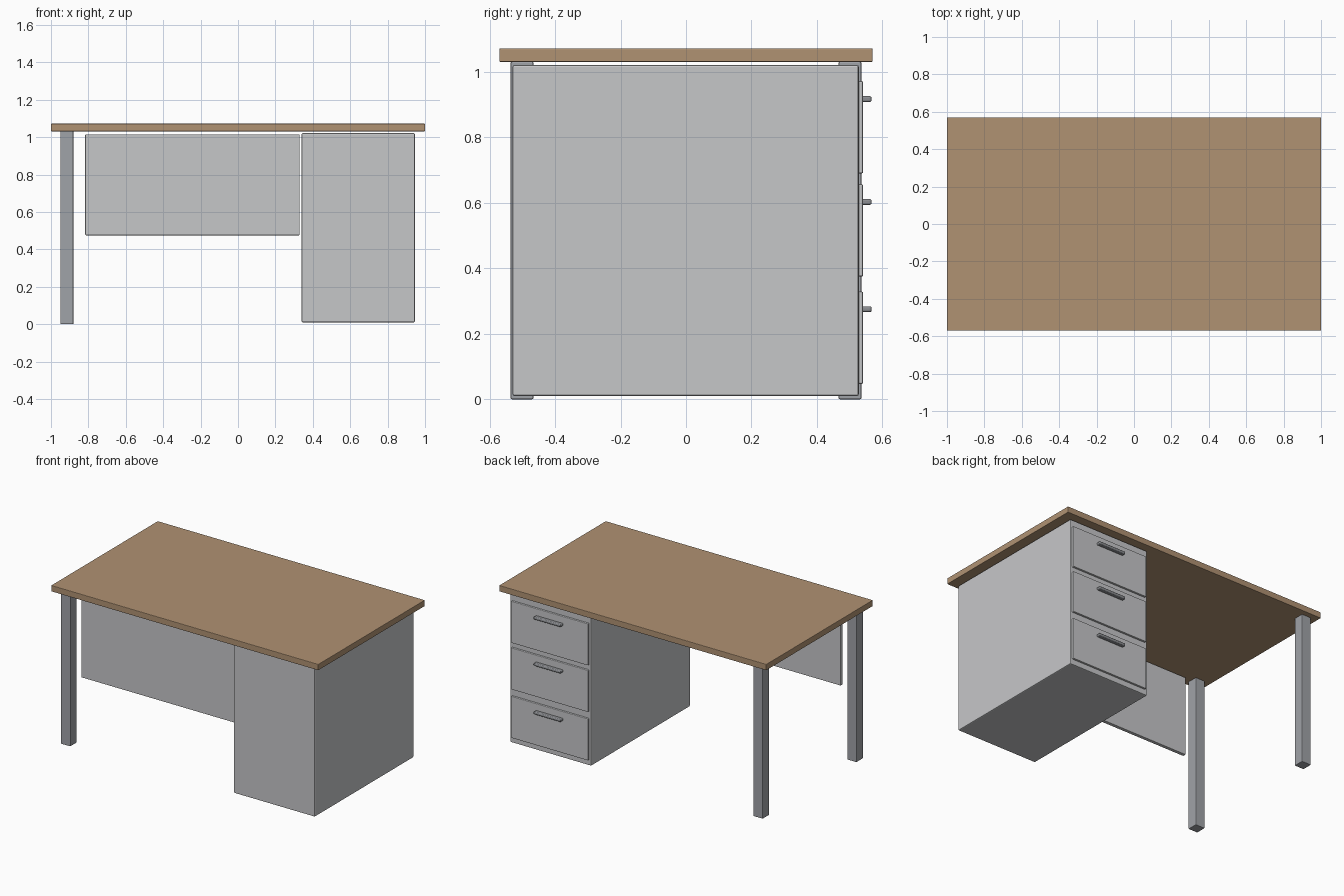
import bpy
import bmesh
from mathutils import Vector

cube = bpy.data.objects.get("Cube")
if cube:
    bpy.data.objects.remove(cube, do_unlink=True)


def material(name, r, g, b, roughness=0.6):
    mat = bpy.data.materials.new(name)
    mat.use_nodes = True
    mat.diffuse_color = (r, g, b, 1)
    bsdf = mat.node_tree.nodes["Principled BSDF"]
    bsdf.inputs["Base Color"].default_value = (r, g, b, 1)
    bsdf.inputs["Roughness"].default_value = roughness
    return mat


def box(name, x, y, z, mat, bevel=0.004, segments=2):
    """Bevelled box from (min, max) ranges on each axis."""
    ranges = (x, y, z)
    centre = Vector([(a + b) / 2 for a, b in ranges])
    size = Vector([b - a for a, b in ranges])
    bm = bmesh.new()
    bmesh.ops.create_cube(bm, size=1)
    bmesh.ops.scale(bm, vec=size, verts=bm.verts)
    mesh = bpy.data.meshes.new(name)
    bm.to_mesh(mesh)
    bm.free()
    mesh.materials.append(mat)
    obj = bpy.data.objects.new(name, mesh)
    obj.location = centre
    bpy.context.collection.objects.link(obj)
    mod = obj.modifiers.new("soft_edges", "BEVEL")
    mod.width = bevel
    mod.segments = segments
    return obj


wood = material("warm_wood", 0.434, 0.287, 0.171)
grey = material("light_grey_panel", 0.565, 0.571, 0.584)
steel = material("leg_grey", 0.352, 0.366, 0.392)
dark = material("handle_grey", 0.262, 0.270, 0.287)

# Table top
box("desk_top", (-1, 1), (-0.57, 0.57), (1.031, 1.072), wood, 0.003)

# Pair of square legs on the open side
for name, side in (("front_leg", -1), ("back_leg", 1)):
    y = sorted((side * 0.466, side * 0.536))
    box(name, (-0.95, -0.88), y, (0, 1.031), steel, 0.004)

# Modesty panel across the front
box("modesty_panel", (-0.817, 0.33), (-0.51, -0.486), (0.475, 1.015), grey, 0.004)

# Drawer cabinet
box("drawer_cabinet", (0.34, 0.946), (-0.53, 0.528), (0.01, 1.021), grey, 0.006)

# Three drawers with bar handles, facing the sitter
for name, bottom, grip in (("lower", 0.047, 0.275),
                           ("middle", 0.375, 0.603),
                           ("upper", 0.69, 0.917)):
    box(name + "_drawer_front", (0.356, 0.932), (0.515, 0.541),
        (bottom, bottom + 0.282), grey, 0.004)
    box(name + "_drawer_handle", (0.542, 0.746), (0.535, 0.567),
        (grip - 0.009, grip + 0.009), dark, 0.006, 3)
